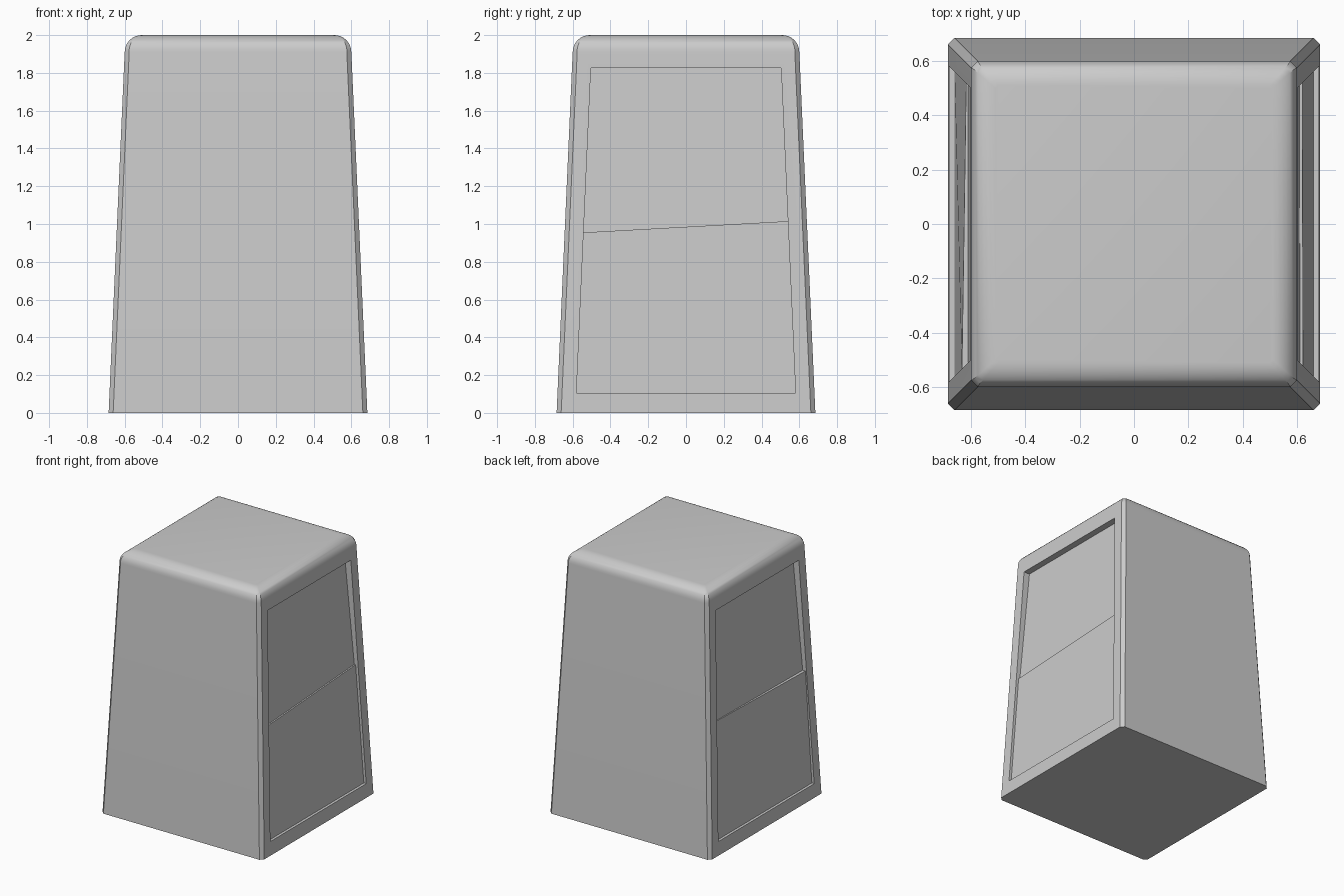
import bpy, bmesh
from math import sin, cos, pi

if "Cube" in bpy.data.objects:
    bpy.data.objects.remove(bpy.data.objects["Cube"])


def make_object(name, rings):
    """Loft equal-sized rings of points into a closed solid."""
    bm = bmesh.new()
    loops = [[bm.verts.new(p) for p in ring] for ring in rings]
    n = len(loops[0])
    for a, b in zip(loops, loops[1:]):
        for i in range(n):
            j = (i + 1) % n
            bm.faces.new((a[i], a[j], b[j], b[i]))
    bm.faces.new(loops[0][::-1])
    bm.faces.new(loops[-1])
    bmesh.ops.recalc_face_normals(bm, faces=bm.faces)
    mesh = bpy.data.meshes.new(name)
    bm.to_mesh(mesh)
    bm.free()
    ob = bpy.data.objects.new(name, mesh)
    bpy.context.collection.objects.link(ob)
    return ob


def octagon(h, c, z):
    """Square of half width h with corners cut by c."""
    k = h - c
    return [(h, -k, z), (h, k, z), (k, h, z), (-k, h, z),
            (-h, k, z), (-h, -k, z), (-k, -h, z), (k, -h, z)]


# Tapered body with chamfered corners and rounded top rim
R = 0.09
rings = [octagon(0.685, 0.024, 0)]
for i in range(9):
    a = i / 8 * pi / 2
    rings.append(octagon(0.51 + R * cos(a), 0.024 - 0.012 * i / 8, 1.91 + R * sin(a)))
body = make_object("tapered_body", rings)


def wall_x(z):
    return 0.685 - 0.0445 * z


def recess_cutter(name, side, ends):
    """Stepped side recess; ends = (sign of y, step height, lower x, upper x)."""
    profiles = []
    for sy, zm, low, up in ends:
        section = [(0.9, 0.105), (0.9, 1.825), (wall_x(1.825) - 0.05, 1.825),
                   (up, zm), (low, zm), (wall_x(0.105) - 0.02, 0.105)]
        profiles.append([(side * x, sy * (0.58 - 0.0445 * (z - 0.105)), z)
                         for x, z in section])
    cutter = make_object(name, profiles)
    cutter.hide_render = True
    return cutter


# Two-level recessed panels on both sides
cutters = [
    recess_cutter("right_recess", 1, [(-1, 0.955, 0.622, 0.611), (1, 1.015, 0.619, 0.608)]),
    recess_cutter("left_recess", -1, [(-1, 0.97, 0.633, 0.610), (1, 0.985, 0.617, 0.611)]),
]
bpy.context.view_layer.objects.active = body
for c in cutters:
    mod = body.modifiers.new("recess", 'BOOLEAN')
    mod.operation = 'DIFFERENCE'
    mod.solver = 'EXACT'
    mod.object = c
    bpy.ops.object.modifier_apply(modifier=mod.name)
    bpy.data.objects.remove(c)

# Smooth rim, crisp chamfers
bpy.ops.object.select_all(action='DESELECT')
body.select_set(True)
bpy.ops.object.shade_smooth_by_angle()
